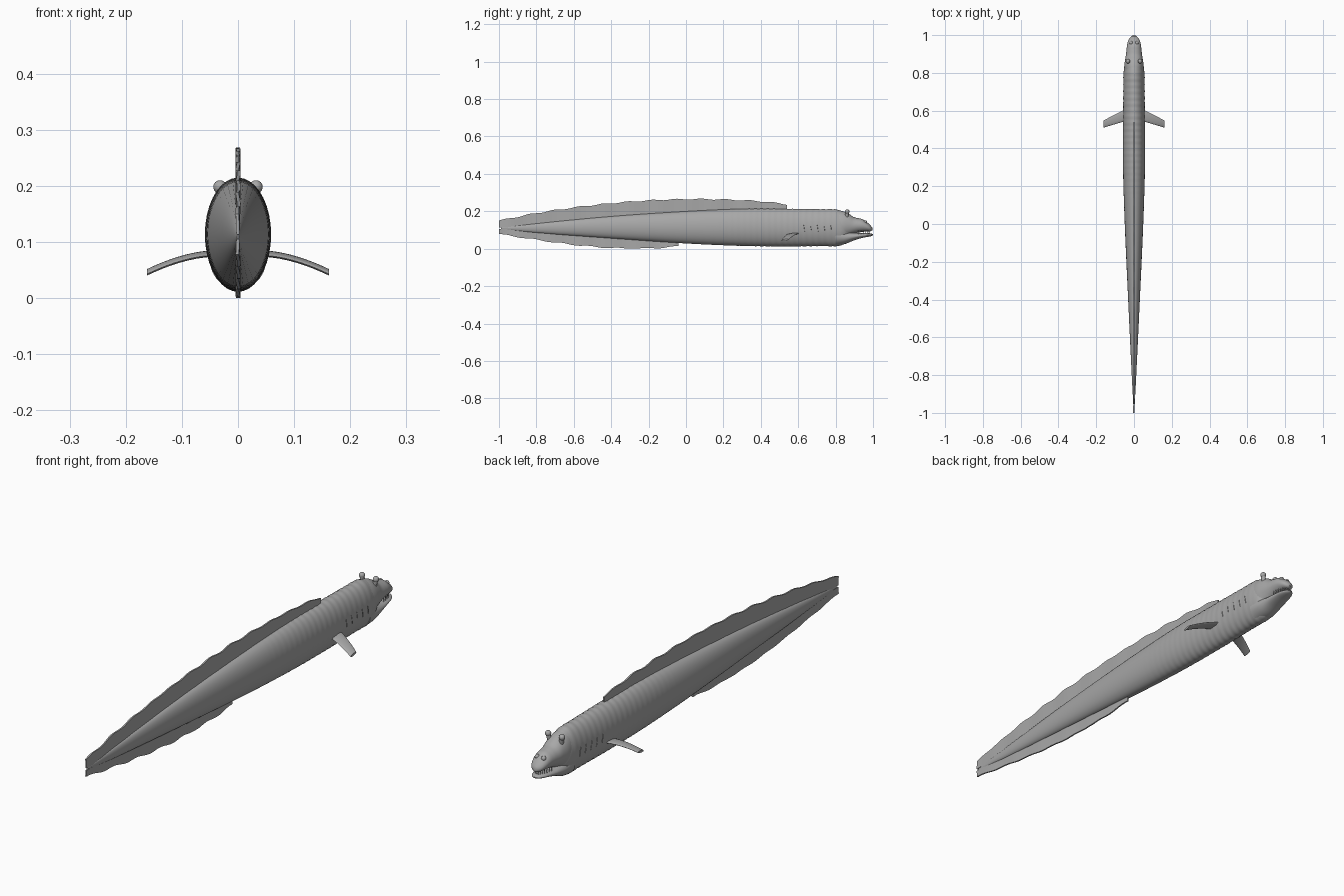
import bpy, bmesh, math
from mathutils import Vector

if "Cube" in bpy.data.objects:
    bpy.data.objects.remove(bpy.data.objects["Cube"])

skin = bpy.data.materials.new("grey_skin")
skin.diffuse_color = (0.39, 0.39, 0.39, 1)
skin.use_nodes = True
skin.node_tree.nodes["Principled BSDF"].inputs["Base Color"].default_value = skin.diffuse_color


def finish(name, bm, smooth=40):
    bmesh.ops.recalc_face_normals(bm, faces=bm.faces)
    me = bpy.data.meshes.new(name)
    bm.to_mesh(me)
    bm.free()
    me.materials.append(skin)
    ob = bpy.data.objects.new(name, me)
    bpy.context.collection.objects.link(ob)
    bpy.context.view_layer.objects.active = ob
    ob.select_set(True)
    bpy.ops.object.shade_smooth_by_angle(angle=math.radians(smooth))
    ob.select_set(False)
    return ob


def loft(name, rings):
    """Skin a list of equally long closed rings and cap both ends."""
    bm = bmesh.new()
    vs = [[bm.verts.new(p) for p in r] for r in rings]
    n = len(vs[0])
    for a, b in zip(vs, vs[1:]):
        for i in range(n):
            bm.faces.new((a[i], a[(i + 1) % n], b[(i + 1) % n], b[i]))
    bm.faces.new(vs[0])
    bm.faces.new(vs[-1])
    return finish(name, bm)


def sample(rows, y):
    """Smooth interpolation through rows of (y, values...)."""
    i = 0
    while i < len(rows) - 2 and y > rows[i + 1][0]:
        i += 1
    a, b = rows[i], rows[i + 1]
    p, q = rows[max(i - 1, 0)], rows[min(i + 2, len(rows) - 1)]
    h = b[0] - a[0]
    t = min(max((y - a[0]) / h, 0), 1)
    out = []
    for k in range(1, len(a)):
        m0 = (b[k] - p[k]) / (b[0] - p[0]) * h
        m1 = (q[k] - a[k]) / (q[0] - a[0]) * h
        out.append((2*t**3 - 3*t*t + 1) * a[k] + (t**3 - 2*t*t + t) * m0
                   + (3*t*t - 2*t**3) * b[k] + (t**3 - t*t) * m1)
    return out


def tube(name, rows, count, sides=36, ripple=0.0):
    """Oval tube through rows of (y, half width, bottom, top)."""
    rings = []
    for j in range(count + 1):
        y = rows[0][0] + (rows[-1][0] - rows[0][0]) * j / count
        w, lo, hi = sample(rows, y)
        fade = min(max((y - 0.1) / 0.4, 0), 1) * (y < 0.82)
        f = 1 + ripple * fade * math.sin(y * 2 * math.pi / 0.033)
        c, h = (lo + hi) / 2, (hi - lo) / 2
        rings.append([(w * f * math.cos(a), y, c + h * f * math.sin(a))
                      for a in (2 * math.pi * i / sides for i in range(sides))])
    return loft(name, rings)


# Long tapering body
BODY = [(-0.99, 0.002, 0.105, 0.113), (-0.8, 0.012, 0.085, 0.135),
        (-0.4, 0.031, 0.055, 0.173), (0.0, 0.049, 0.028, 0.2),
        (0.3, 0.058, 0.015, 0.213), (0.55, 0.058, 0.012, 0.213),
        (0.74, 0.056, 0.014, 0.211), (0.8, 0.055, 0.013, 0.21),
        (0.84, 0.05, 0.022, 0.197), (0.87, 0.036, 0.05, 0.165)]
tube("body", BODY, 240, ripple=0.009)

# Upper head with snout, and lower jaw leaving a mouth gap
tube("upper_head", [(0.8, 0.05, 0.04, 0.207), (0.84, 0.051, 0.05, 0.2),
                    (0.87, 0.047, 0.066, 0.187), (0.895, 0.043, 0.078, 0.17),
                    (0.92, 0.04, 0.086, 0.163), (0.945, 0.037, 0.09, 0.157),
                    (0.97, 0.031, 0.092, 0.14), (0.987, 0.021, 0.093, 0.124),
                    (0.996, 0.007, 0.098, 0.112)], 40)
tube("lower_jaw", [(0.8, 0.05, 0.016, 0.12), (0.85, 0.047, 0.025, 0.098),
                   (0.9, 0.041, 0.045, 0.086), (0.94, 0.035, 0.057, 0.084),
                   (0.97, 0.028, 0.063, 0.083), (0.99, 0.017, 0.067, 0.081),
                   (1.0, 0.005, 0.072, 0.077)], 36)


def fin(name, edge, side, waves):
    """Thin ribbon fin growing out of the body along its midline."""
    rings, n, t = [], 110, 0.003
    y0, y1 = edge[0][0], edge[-1][0]
    for j in range(n + 1):
        y = y0 + (y1 - y0) * j / n
        w, lo, hi = sample(BODY, max(y, -0.99))
        mid = (lo + hi) / 2
        root = max(hi - 0.012, mid + 0.004) if side > 0 else min(lo + 0.012, mid - 0.004)
        tip = sample(edge, y)[0] + 0.003 * math.sin(waves * (y - y0))
        tip = max(tip, 0)
        s = 0.0015 * math.sin(y * 40)
        rings.append([(-t, y, root), (t, y, root), (t + s, y, tip), (-t + s, y, tip)])
    return loft(name, rings)


fin("back_fin", [(-1, 0.15), (-0.8, 0.19), (-0.6, 0.22), (-0.4, 0.243),
                 (-0.2, 0.258), (0, 0.265), (0.2, 0.263), (0.4, 0.253),
                 (0.54, 0.237)], 1, 48)
fin("belly_fin", [(-1, 0.078), (-0.8, 0.048), (-0.6, 0.021), (-0.4, 0.004),
                  (-0.2, 0.002), (-0.04, 0.012)], -1, 42)

for s, side in ((-1, "left"), (1, "right")):
    # Swept, drooping side fins
    rings = []
    for j in range(13):
        u = j / 12
        x = 0.045 + 0.117 * u
        z = 0.079 - 0.033 * u ** 1.7
        back, front = 0.545 - 0.035 * u, 0.608 - 0.06 * u
        ring = []
        for i in range(16):
            a = 2 * math.pi * i / 16
            c = math.cos(a)
            y = (back + front) / 2 + (front - back) / 2 * c
            ring.append((s * x, y, z + 0.005 * math.sin(a) + 0.003 * c))
        rings.append(ring)
    loft(side + "_side_fin", rings)

    # Eye stalk with a rounded ball on top
    bm = bmesh.new()
    bmesh.ops.create_uvsphere(bm, u_segments=20, v_segments=12, radius=0.012)
    bmesh.ops.translate(bm, verts=bm.verts, vec=(s * 0.032, 0.862, 0.198))
    finish(side + "_eye", bm)
    lo, hi = Vector((s * 0.024, 0.858, 0.155)), Vector((s * 0.032, 0.862, 0.198))
    loft(side + "_eye_stalk", [
        [p + Vector((0.0095 * math.cos(k * math.pi / 8), 0.0095 * math.sin(k * math.pi / 8), 0))
         for k in range(16)] for p in (lo, hi)])

    # Nostril bump
    bm = bmesh.new()
    bmesh.ops.create_uvsphere(bm, u_segments=14, v_segments=8, radius=0.01)
    bmesh.ops.translate(bm, verts=bm.verts, vec=(s * 0.015, 0.958, 0.142))
    finish(side + "_nostril", bm)

    # Row of gill slits hugging the flank
    for g in range(5):
        y = 0.635 + 0.036 * g
        w, lo, hi = sample(BODY, y)
        c, h = (lo + hi) / 2, (hi - lo) / 2
        rings = []
        for j in range(7):
            z = 0.093 + 0.036 * j / 6
            x = w * math.sqrt(1 - ((z - c) / h) ** 2)
            t = 0.0005 + 0.002 * math.sin(math.pi * j / 6)
            yy = y - 0.006 * j / 6
            rings.append([(s * (x - 0.003), yy - t, z), (s * (x + 0.0015), yy, z),
                          (s * (x - 0.003), yy + t, z)])
        loft(f"{side}_gill_{g + 1}", rings)

# Small pointed teeth around both jaws
bm = bmesh.new()
for k in range(15):
    a = math.pi * (k + 0.5) / 15
    x, y = 0.026 * math.cos(a), 0.915 + 0.066 * math.sin(a)
    for z, d in ((0.096, -1), (0.079, 1)):
        tip = bm.verts.new((x, y, z + d * 0.012))
        base = [bm.verts.new((x + 0.0025 * math.cos(q), y + 0.0025 * math.sin(q), z))
                for q in (0, math.pi / 2, math.pi, 1.5 * math.pi)]
        bm.faces.new(base)
        for i in range(4):
            bm.faces.new((base[i], base[(i + 1) % 4], tip))
finish("teeth", bm)
